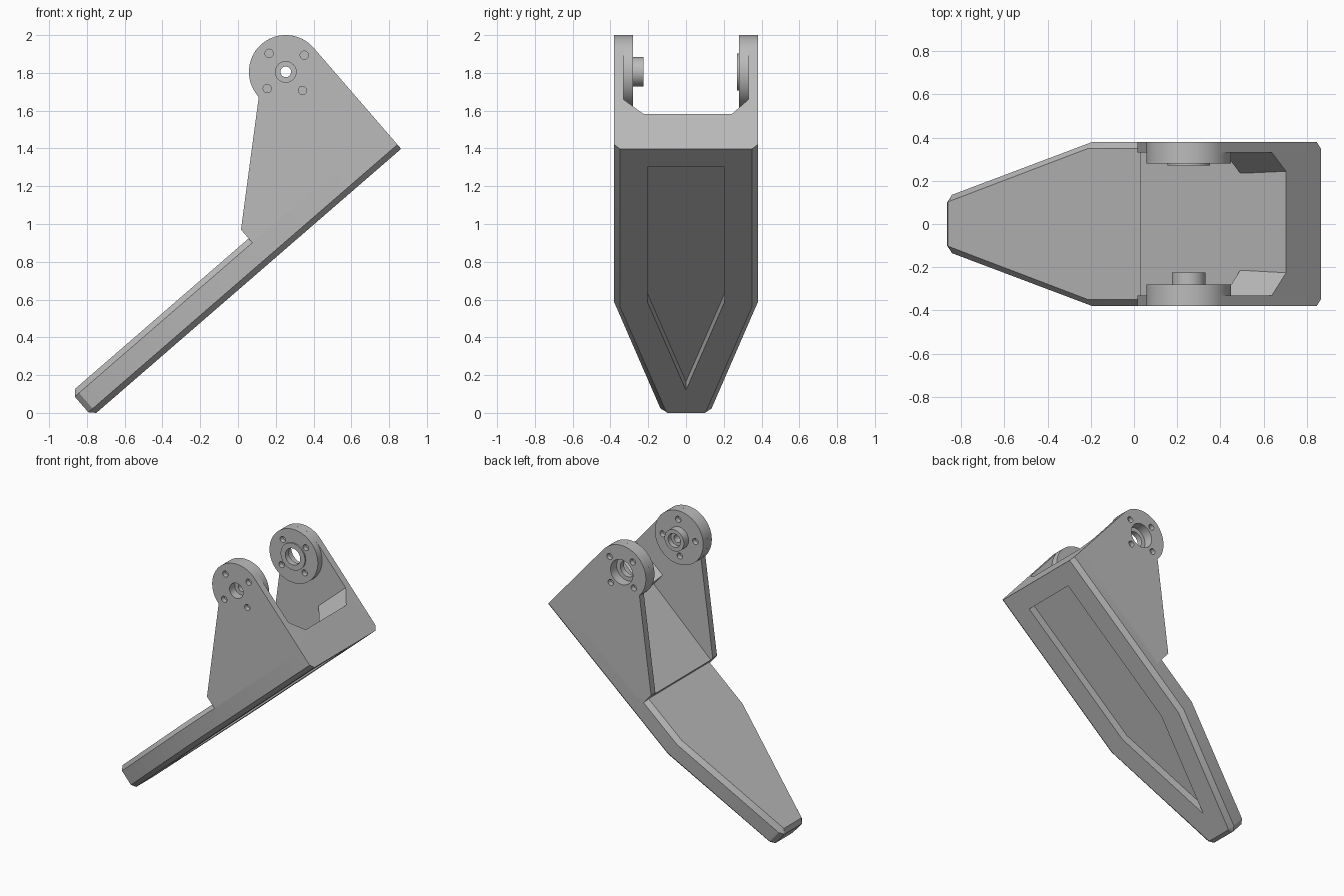
import bpy, bmesh, math
from mathutils import Vector

if "Cube" in bpy.data.objects:
    bpy.data.objects.remove(bpy.data.objects["Cube"])

TILT = math.radians(40.9)
C, S = math.cos(TILT), math.sin(TILT)
HEEL, WALL_START = 2.135, 1.214
PIVOT = (1.94, 0.708)
R = 0.195

grey = bpy.data.materials.new("plain grey")
grey.use_nodes = True
grey.diffuse_color = (0.5, 0.5, 0.5, 1)
grey.node_tree.nodes["Principled BSDF"].inputs["Base Color"].default_value = (0.5, 0.5, 0.5, 1)
parts = []


def place(u, y, w):
    """Sole coordinates (along, across, above the sole) to world."""
    return Vector((-0.75 + u * C - w * S, y, u * S + w * C))


def loft(name, rings, keep=True):
    """Closed solid through rings of (u, y, w) points."""
    bm = bmesh.new()
    loops = [[bm.verts.new(place(*p)) for p in ring] for ring in rings]
    bm.faces.new(loops[0])
    bm.faces.new(loops[-1])
    n = len(loops[0])
    for a, b in zip(loops, loops[1:]):
        for i in range(n):
            j = (i + 1) % n
            bm.faces.new((a[i], a[j], b[j], b[i]))
    bmesh.ops.recalc_face_normals(bm, faces=bm.faces)
    mesh = bpy.data.meshes.new(name)
    bm.to_mesh(mesh)
    bm.free()
    mesh.materials.append(grey)
    obj = bpy.data.objects.new(name, mesh)
    bpy.context.collection.objects.link(obj)
    if keep:
        parts.append(obj)
    else:
        obj.hide_render = True
    return obj


def prism(name, outline, y0, y1, keep=True):
    return loft(name, [[(u, y, w) for u, w in outline] for y in (y0, y1)], keep)


def arc(center, r, start=0, end=360, n=48):
    full = end - start == 360
    steps = n if full else n + 1
    angles = [math.radians(start + (end - start) * i / n) for i in range(steps)]
    return [(center[0] + r * math.cos(a), center[1] + r * math.sin(a)) for a in angles]


def cut(targets, cutters):
    """Subtract the cutters from every target, then discard them."""
    for obj in targets:
        for c in cutters:
            mod = obj.modifiers.new("cut", 'BOOLEAN')
            mod.operation, mod.solver, mod.object = 'DIFFERENCE', 'EXACT', c
        dg = bpy.context.evaluated_depsgraph_get()
        dg.update()
        mesh = bpy.data.meshes.new_from_object(obj.evaluated_get(dg))
        obj.modifiers.clear()
        obj.data = mesh
    for c in cutters:
        bpy.data.objects.remove(c)


def symmetric(half, w):
    return [(u, y, w) for u, y in half] + [(u, -y, w) for u, y in reversed(half)]


# Sole: tapered slab with chamfered rim
inner = [(0, 0.10), (0.01, 0.105), (0.86, 0.35), (HEEL, 0.35)]
outer = [(-0.03, 0.10), (0, 0.135), (0.86, 0.38), (HEEL, 0.38)]
sole = loft("sole", [symmetric(inner, 0), symmetric(outer, 0.03),
                     symmetric(outer, 0.14), symmetric(inner, 0.17)])

# Pointed recess under the sole
pocket = [(0.183, 0), (0.90, 0.205), (1.99, 0.205), (1.99, -0.205), (0.90, -0.205)]
cut([sole], [loft("pocket", [[(u, y, w) for u, y in pocket] for w in (-0.1, 0.06)], False)])

# Raised heel floor between the brackets
prism("heel_floor", [(WALL_START, 0.15), (HEEL, 0.15), (HEEL, 0.245), (WALL_START, 0.21)],
      -0.34, 0.34)

bracket = [(WALL_START, 0.03), (HEEL, 0.03)] + arc(PIVOT, R, 0, 182, 30) + [(WALL_START, 0.232)]


def cutter(center, r, y0, y1):
    return prism("drill", arc(center, r, n=32), y0, y1, False)


def bolt_holes(turn, y0, y1):
    return [cutter(p, 0.022, y0, y1) for p in arc(PIVOT, 0.132, turn, turn + 360, 4)]


def side(name, s, foot, boss_r, boss_y):
    """Bracket plate, pivot disc, boss and corner gusset on one side."""
    plate = prism(name + "_bracket", bracket, s * 0.33, s * 0.38)
    disc = prism(name + "_pivot_disc", arc(PIVOT, R), s * 0.28, s * 0.33)
    boss = prism(name + "_boss", arc(PIVOT, boss_r), s * boss_y, s * 0.28)
    section = [(foot, 0.235), (0.335, 0.235), (0.335, 0.345), (0.33, 0.345)]
    loft(name + "_gusset", [[(u, s * y, w) for y, w in section] for u in (1.845, HEEL)])
    return [plate, disc, boss]


# Bolt hole angles: first set by the sole's tilt
TURN = 42 - 40.9
front = side("front", -1, 0.215, 0.078, 0.225)
cut(front, [cutter(PIVOT, 0.028, -0.5, 0), cutter(PIVOT, 0.055, -0.5, -0.32),
            cutter(PIVOT, 0.05, -0.26, 0)]
    + bolt_holes(TURN, -0.5, -0.345) + bolt_holes(TURN + 45, -0.315, 0))

rear = side("rear", 1, 0.235, 0.098, 0.27)
cut(rear, [cutter(PIVOT, 0.06, 0, 0.5), cutter(PIVOT, 0.09, 0.31, 0.5)]
    + bolt_holes(TURN, 0.345, 0.5) + bolt_holes(TURN, 0, 0.315))

# Smooth the round parts and keep edges sharp
bpy.ops.object.select_all(action='DESELECT')
for obj in parts:
    obj.select_set(True)
bpy.context.view_layer.objects.active = parts[0]
bpy.ops.object.shade_smooth_by_angle(angle=math.radians(25))
